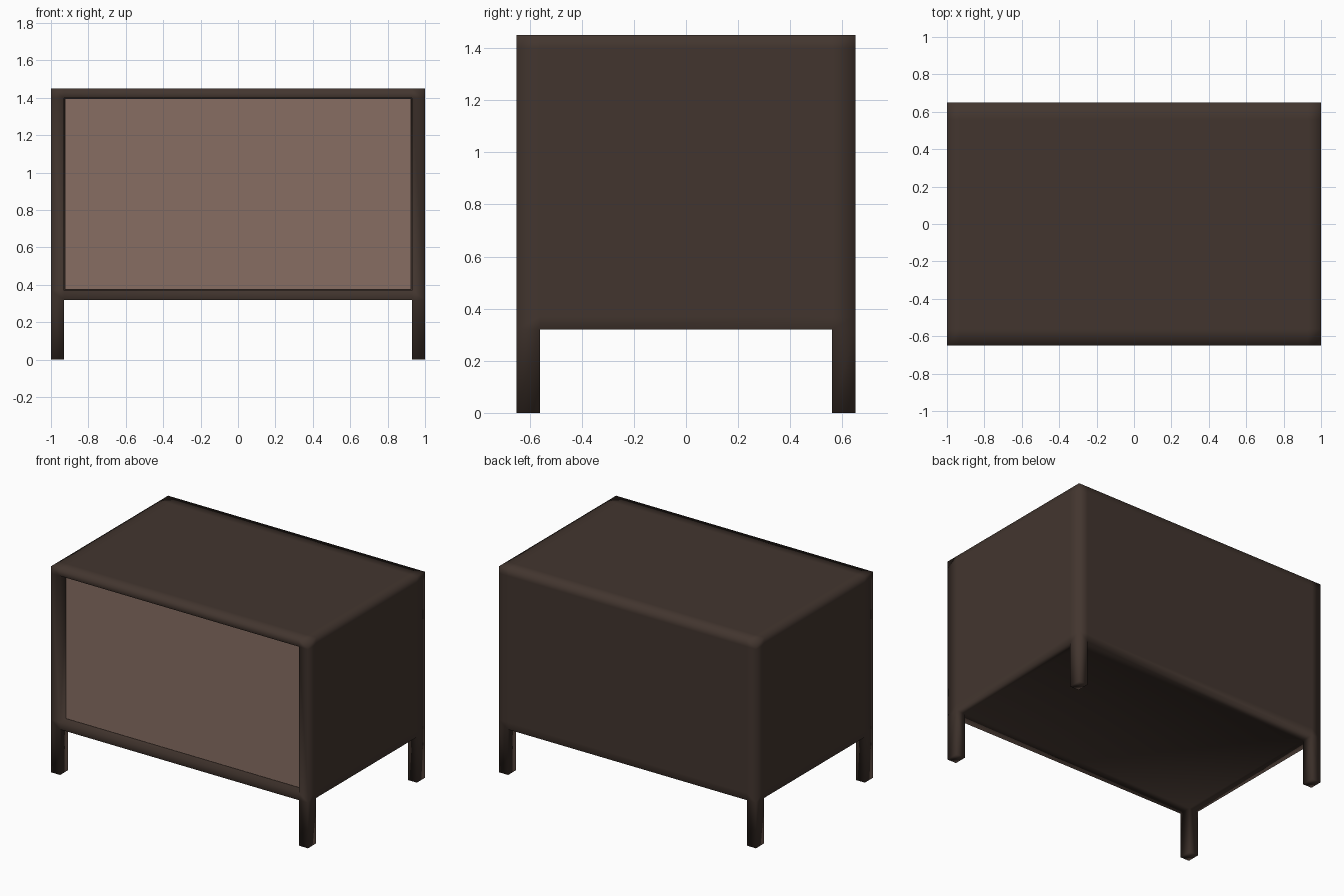
import bpy
import bmesh
from itertools import product
from mathutils import Vector

cube = bpy.data.objects.get("Cube")
if cube:
    bpy.data.objects.remove(cube, do_unlink=True)


def make_material(name, rgb):
    mat = bpy.data.materials.new(name)
    mat.use_nodes = True
    mat.diffuse_color = (*rgb, 1)
    mat.node_tree.nodes["Principled BSDF"].inputs["Base Color"].default_value = (*rgb, 1)
    return mat


def add_object(name, bm, mat, smooth):
    mesh = bpy.data.meshes.new(name)
    bm.normal_update()
    for face in bm.faces:
        face.smooth = smooth
    bm.to_mesh(mesh)
    bm.free()
    mesh.materials.append(mat)
    obj = bpy.data.objects.new(name, mesh)
    bpy.context.collection.objects.link(obj)
    return obj


dark_wood = make_material("dark wood", (0.055, 0.036, 0.028))
light_wood = make_material("light wood", (0.245, 0.155, 0.123))

# Cabinet frame: one welded shell of blocks, with legs and a front opening
xs = (-1, -0.93, 0.93, 1)
ys = (-0.65, -0.56, 0.56, 0.65)
zs = (0, 0.32, 0.37, 1.4, 1.45)
cuts = (xs, ys, zs)


def is_solid(i, j, k):
    if not (0 <= i < 3 and 0 <= j < 3 and 0 <= k < 4):
        return False
    if k == 0:
        return i != 1 and j != 1          # four corner legs
    return not (i == 1 and j == 0 and k == 2)  # door opening


bm = bmesh.new()
corners = {}


def corner(idx):
    if idx not in corners:
        corners[idx] = bm.verts.new([cuts[a][idx[a]] for a in range(3)])
    return corners[idx]


for cell in product(range(3), range(3), range(4)):
    if not is_solid(*cell):
        continue
    for axis, side in product(range(3), (0, 1)):
        beside = list(cell)
        beside[axis] += 2 * side - 1
        if is_solid(*beside):
            continue
        u, v = (axis + 1) % 3, (axis + 2) % 3
        loop = []
        for du, dv in ((0, 0), (1, 0), (1, 1), (0, 1)):
            idx = list(cell)
            idx[axis] += side
            idx[u] += du
            idx[v] += dv
            loop.append(corner(tuple(idx)))
        bm.faces.new(loop if side else loop[::-1])
add_object("cabinet_frame", bm, dark_wood, True)

# Door panel set back inside the opening
bm = bmesh.new()
bmesh.ops.create_cube(bm, size=1)
bmesh.ops.scale(bm, vec=Vector((1.85, 0.04, 1.02)), verts=bm.verts)
bmesh.ops.translate(bm, vec=Vector((0, -0.57, 0.885)), verts=bm.verts)
add_object("door_panel", bm, light_wood, False)
